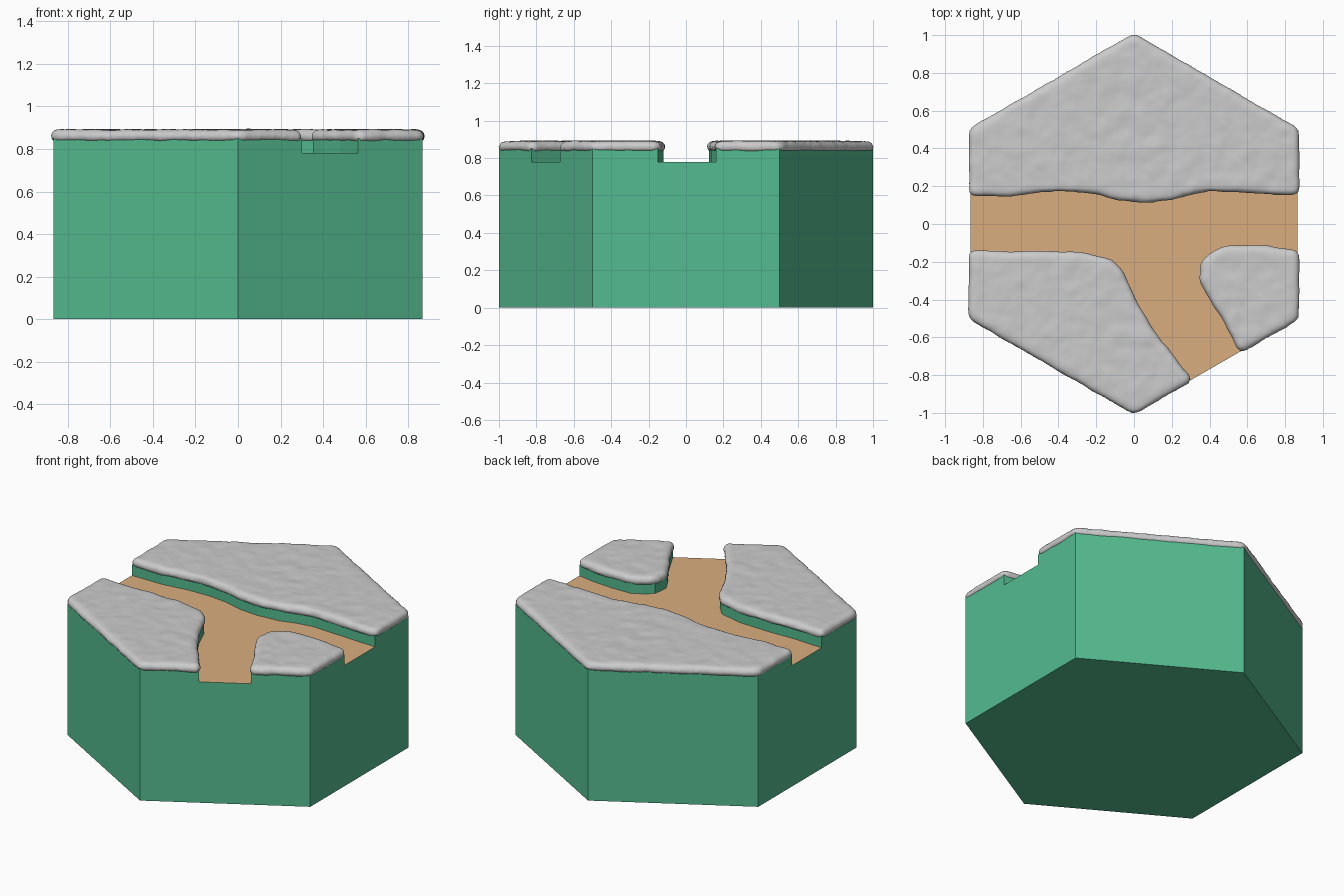
import bpy, bmesh
from mathutils import Vector

if "Cube" in bpy.data.objects:
    bpy.data.objects.remove(bpy.data.objects["Cube"])

R = 0.866          # half width across the flats
FLOOR, RIM = 0.78, 0.85

# Banks of the forked path, each listed with its land on the left
NORTH = [(-R, .155), (-.65, .155), (-.48, .178), (-.33, .182), (-.2, .167), (-.07, .132),
         (.05, .122), (.2, .135), (.3, .165), (.4, .182), (.65, .17), (R, .16)]
EAST = [(R, -.15), (.75, -.13), (.62, -.12), (.48, -.122), (.42, -.155), (.362, -.2),
        (.352, -.3), (.39, -.37), (.48, -.51), (.565, -.674)]
WEST = [(.3, -.827), (.2, -.7), (.1, -.57), (0, -.4), (-.06, -.26), (-.12, -.195),
        (-.27, -.157), (-.5, -.15), (-.65, -.155), (-R, -.145)]
HEX = [(0, -1), (R, -.5), (R, .5), (0, 1), (-R, .5), (-R, -.5)]


def material(name, rgb):
    m = bpy.data.materials.new(name)
    m.diffuse_color = (*rgb, 1)
    m.use_nodes = True
    m.node_tree.nodes["Principled BSDF"].inputs["Base Color"].default_value = m.diffuse_color
    return m


def lofted(name, rings):
    """Closed solid through stacked rings of equal point count."""
    bm = bmesh.new()
    loops = [[bm.verts.new(p) for p in ring] for ring in rings]
    for a, b in zip(loops, loops[1:]):
        for i in range(len(a)):
            j = (i + 1) % len(a)
            bm.faces.new((a[i], a[j], b[j], b[i]))
    bm.faces.new(loops[0][::-1])
    bm.faces.new(loops[-1])
    bmesh.ops.recalc_face_normals(bm, faces=bm.faces)
    mesh = bpy.data.meshes.new(name)
    bm.to_mesh(mesh)
    bm.free()
    ob = bpy.data.objects.new(name, mesh)
    bpy.context.collection.objects.link(ob)
    return ob


def prism(name, outline, z0, z1):
    return lofted(name, [[(x, y, z) for x, y in outline] for z in (z0, z1)])


def softened(outline, step=0.015, passes=3):
    """Resample an outline evenly and round its corners a little."""
    pts = []
    for i, p in enumerate(outline):
        a, b = Vector(p), Vector(outline[(i + 1) % len(outline)])
        n = max(1, round((b - a).length / step))
        pts += [a.lerp(b, k / n) for k in range(n)]
    for _ in range(passes):
        pts = [(pts[i - 1] + 2 * p + pts[(i + 1) % len(pts)]) / 4 for i, p in enumerate(pts)]
    return pts


def offset_ring(pts, d, z):
    ring = []
    for i, p in enumerate(pts):
        t = (pts[(i + 1) % len(pts)] - pts[i - 1]).normalized()
        ring.append((p.x + t.y * d, p.y - t.x * d, z))
    return ring


# Hexagonal ground block with the path trench cut out
ground = prism("ground_block", HEX, 0, RIM)
path = NORTH + [(1, .16), (1, -.15)] + EAST + [(.665, -.86), (.37, -.95)] + WEST \
    + [(-1, -.145), (-1, .155)]
cutter = prism("path_cutter", path[::-1], FLOOR, 1.1)
cut = ground.modifiers.new("trench", 'BOOLEAN')
cut.operation = 'DIFFERENCE'
cut.solver = 'EXACT'
cut.object = cutter
bpy.context.view_layer.objects.active = ground
bpy.ops.object.modifier_apply(modifier=cut.name)
bpy.data.objects.remove(cutter)

# Green sides, brown path floor
ground.data.materials.clear()
ground.data.materials.append(material("green_ground", (.09, .50, .28)))
ground.data.materials.append(material("brown_path", (.70, .42, .21)))
for f in ground.data.polygons:
    f.material_index = int(f.normal.z > .9 and abs(f.center.z - FLOOR) < .01)

# Soft lumpy caps on the three pieces of land
noise = bpy.data.textures.new("lumps", 'CLOUDS')
noise.noise_scale = 0.09
PROFILE = [(-.04, .833), (-.012, .833), (.004, .84), (.011, .86), (.005, .877),
           (-.01, .888), (-.03, .891)]
LAND = {"north_cap": NORTH + HEX[2:5],
        "east_cap": EAST + [HEX[1]],
        "west_cap": WEST + [HEX[5], HEX[0]]}
for name, outline in LAND.items():
    pts = softened(outline)
    cap = lofted(name, [offset_ring(pts, d, z) for d, z in PROFILE])
    remesh = cap.modifiers.new("even_mesh", 'REMESH')
    remesh.mode = 'VOXEL'
    remesh.voxel_size = 0.013
    remesh.use_smooth_shade = True
    lumps = cap.modifiers.new("lumps", 'DISPLACE')
    lumps.texture = noise
    lumps.strength = 0.012
    soft = cap.modifiers.new("soften", 'SMOOTH')
    soft.iterations = 3
